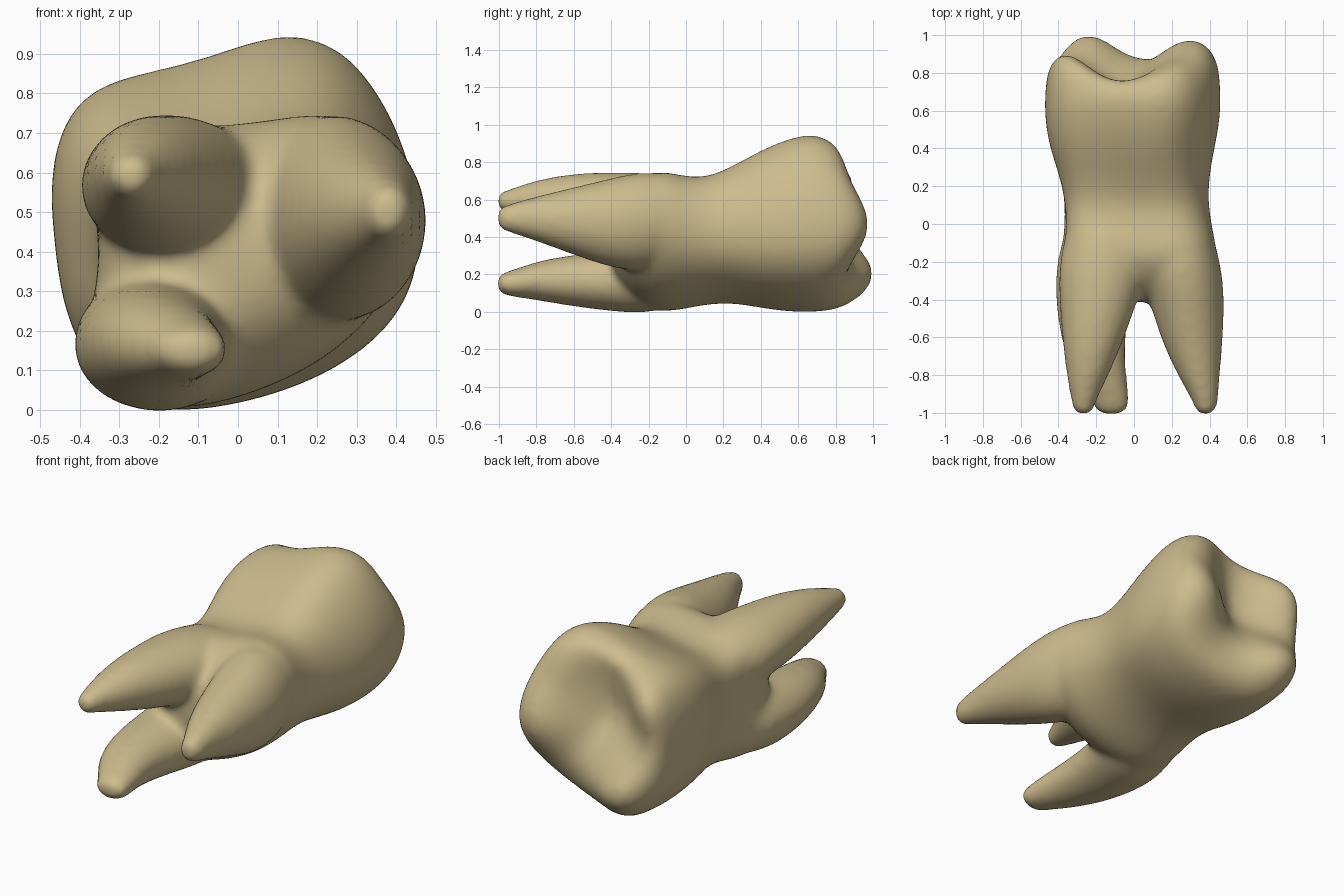
import bpy, bmesh, math

cube = bpy.data.objects.get("Cube")
if cube:
    bpy.data.objects.remove(cube, do_unlink=True)

# Matching outlines in x, z: the crown, and the trunk hollowed between its roots
CROWN = [(.1, .965), (.26, .925), (.365, .79), (.43, .64), (.465, .47), (.445, .3), (.345, .165),
         (.16, .055), (-.09, -.007), (-.26, .003), (-.385, .12), (-.445, .28), (-.46, .42),
         (-.475, .56), (-.45, .72), (-.355, .835), (-.12, .87)]
TRUNK = [(.12, .745), (.27, .765), (.39, .71), (.45, .6), (.46, .47), (.42, .33), (.32, .2),
         (.17, .09), (-.05, .005), (-.24, -.01), (-.36, .06), (-.415, .18), (-.365, .33),
         (-.365, .45), (-.395, .6), (-.32, .73), (-.06, .72)]

# Cusps and pits of the chewing surface: x, z, height, spread
CUSPS = [(-.25, .19, .275, .14), (.29, .44, .215, .17), (.36, .56, .05, .09), (.2, .8, .085, .12),
         (-.37, .7, .165, .12), (.05, .17, .05, .12), (-.4, .45, .07, .1),
         (-.06, .72, -.05, .11), (-.05, .52, -.04, .08)]


def chew_height(x, z):
    return .755 + sum(h * math.exp(-((x - cx) ** 2 + (z - cz) ** 2) / (2 * s * s))
                      for cx, cz, h, s in CUSPS)


def section(blend, x0, x1, z0, z1):
    """Outline between trunk (0) and crown (1), drawn to the given bounds."""
    pts = [(a + (c - a) * blend, b + (d - b) * blend)
           for (a, b), (c, d) in zip(TRUNK, CROWN)]
    xs, zs = [p[0] for p in pts], [p[1] for p in pts]
    grow_x, grow_z = (x1 - x0) / (max(xs) - min(xs)), (z1 - z0) / (max(zs) - min(zs))
    return [(x0 + (x - min(xs)) * grow_x, z0 + (z - min(zs)) * grow_z) for x, z in pts]


def loft(bm, rings):
    rows = [[bm.verts.new(p) for p in ring] for ring in rings]
    for a, b in zip(rows, rows[1:]):
        n = len(a)
        for i in range(n):
            j = (i + 1) % n
            bm.faces.new((a[i], a[j], b[j], b[i]))
    bm.faces.new(rows[0])
    bm.faces.new(rows[-1])


def add_root(bm, sections):
    """Loft ellipses given as y, x min, x max, z min, z max, with a round tip."""
    shapes = [(y, (x0 + x1) / 2, (z0 + z1) / 2, (x1 - x0) / 2 + .009, (z1 - z0) / 2 + .009)
              for y, x0, x1, z0, z1 in sections]
    y, cx, cz, rx, rz = shapes[-1]
    shapes += [(y - .045, cx, cz, rx * .85, rz * .85), (y - .07, cx, cz, rx * .5, rz * .5)]
    loft(bm, [[(cx + rx * math.cos(t * math.tau / 20), y, cz + rz * math.sin(t * math.tau / 20))
               for t in range(20)] for y, cx, cz, rx, rz in shapes])


bm = bmesh.new()

# Trunk, neck and crown walls: y, blend, bounds
walls = [(-.42, 0, -.2, .16, .24, .52), (-.33, 0, -.34, .35, .09, .66),
         (-.18, 0, -.405, .455, -.015, .775), (-.04, .15, -.385, .425, 0, .74),
         (.1, .4, -.375, .4, .035, .715), (.25, .7, -.395, .405, .045, .79),
         (.4, .9, -.45, .435, .015, .88), (.53, 1, -.475, .46, -.005, .94),
         (.65, 1, -.48, .47, -.01, .97)]
rings = [[(x, y, z) for x, z in section(*box)] for y, *box in walls]

# Chewing surface, closing inwards over the cusps
for s, drop in ((.99, .075), (.95, .03), (.88, .003), (.77, 0), (.65, 0), (.52, 0),
                (.39, 0), (.26, 0), (.13, 0), (.04, 0)):
    ring = []
    for x, z in CROWN:
        x, z = x * s, .47 + (z - .47) * s
        ring.append((x, chew_height(x, z) - drop, z))
    rings.append(ring)
loft(bm, rings)

# Upper right, upper left and lower roots, growing out of the trunk
add_root(bm, [(.05, -.33, .05, .42, .68), (-.1, -.37, .07, .38, .72), (-.25, -.395, .06, .39, .74),
              (-.4, -.39, .015, .4, .74), (-.6, -.375, -.055, .44, .735),
              (-.8, -.35, -.14, .495, .7), (-.94, -.325, -.21, .535, .65)])
add_root(bm, [(.05, .08, .37, .32, .67), (-.1, .04, .425, .26, .735), (-.25, .035, .46, .22, .745),
              (-.4, .085, .473, .24, .71), (-.6, .145, .465, .31, .66),
              (-.8, .235, .447, .385, .612), (-.94, .32, .438, .43, .572)])
add_root(bm, [(.05, -.33, -.02, .08, .32), (-.1, -.38, .04, .02, .36), (-.25, -.41, .02, -.002, .345),
              (-.4, -.41, -.025, .01, .315), (-.6, -.385, -.055, .035, .3),
              (-.8, -.32, -.05, .07, .265), (-.94, -.215, -.025, .09, .212)])

bmesh.ops.recalc_face_normals(bm, faces=bm.faces)
mesh = bpy.data.meshes.new("tooth")
bm.to_mesh(mesh)
bm.free()
tooth = bpy.data.objects.new("tooth", mesh)
bpy.context.scene.collection.objects.link(tooth)

# Round the parts, then fuse them into one soft surface
rounding = tooth.modifiers.new("round", 'SUBSURF')
rounding.levels = rounding.render_levels = 2
remesh = tooth.modifiers.new("fuse", 'REMESH')
remesh.mode = 'VOXEL'
remesh.voxel_size = .02
remesh.use_smooth_shade = True
soften = tooth.modifiers.new("soften", 'SMOOTH')
soften.factor = .5
soften.iterations = 14

# Ivory colour
ivory = bpy.data.materials.new("aged_ivory")
ivory.use_nodes = True
colour = (.61, .5, .27, 1)
ivory.diffuse_color = colour
ivory.node_tree.nodes["Principled BSDF"].inputs["Base Color"].default_value = colour
mesh.materials.append(ivory)
